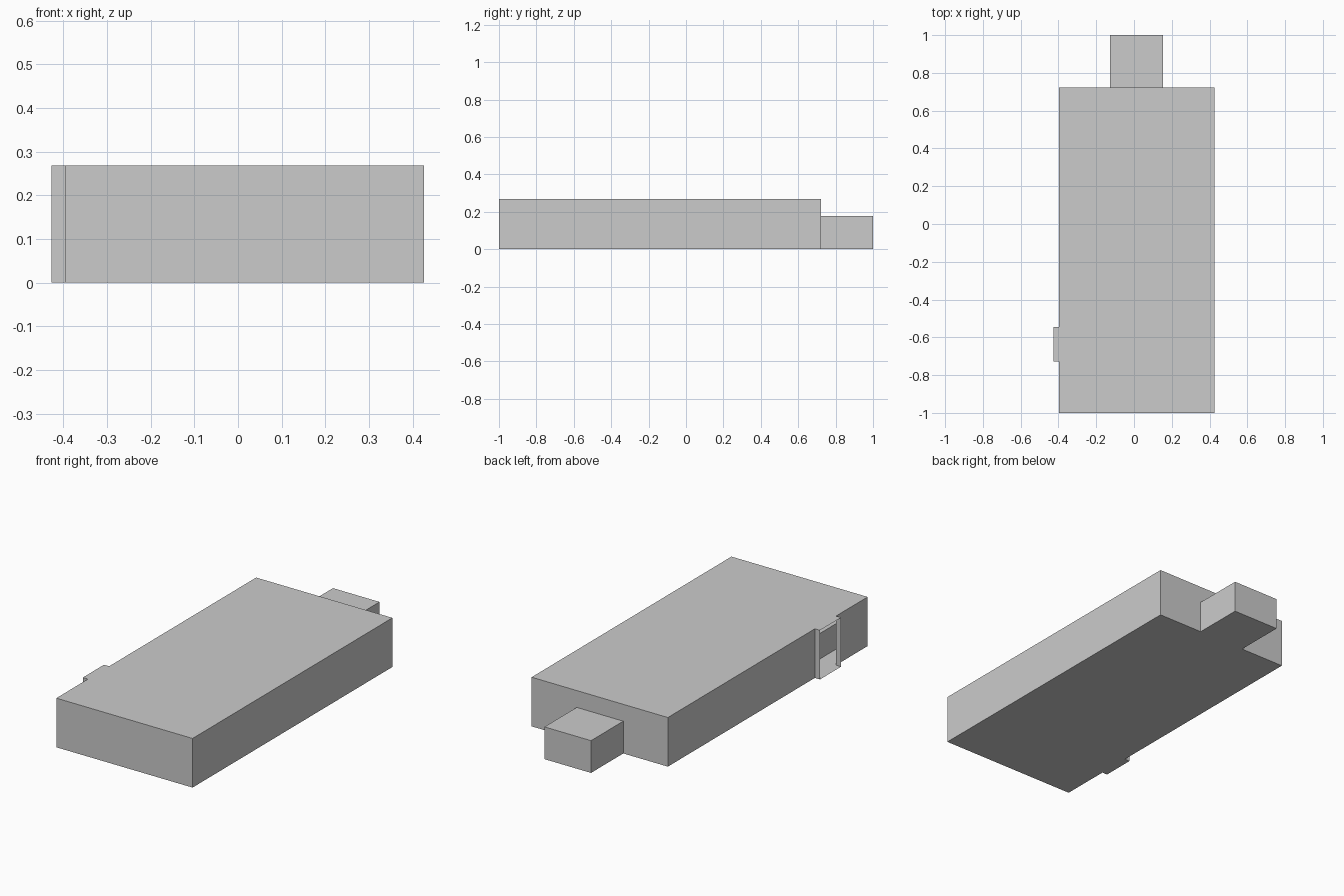
import bpy, bmesh

if "Cube" in bpy.data.objects:
    bpy.data.objects.remove(bpy.data.objects["Cube"])


def prism(name, outline, z0, z1, open_sides=()):
    """Extrude a counter-clockwise footprint, leaving chosen sides open."""
    bm = bmesh.new()
    low = [bm.verts.new((x, y, z0)) for x, y in outline]
    high = [bm.verts.new((x, y, z1)) for x, y in outline]
    n = len(outline)
    bm.faces.new(low[::-1])
    bm.faces.new(high)
    for i in range(n):
        if i not in open_sides:
            j = (i + 1) % n
            bm.faces.new((low[i], low[j], high[j], high[i]))
    mesh = bpy.data.meshes.new(name)
    bm.to_mesh(mesh)
    bm.free()
    obj = bpy.data.objects.new(name, mesh)
    bpy.context.collection.objects.link(obj)
    return obj


def rect(x0, x1, y0, y1):
    return [(x0, y0), (x1, y0), (x1, y1), (x0, y1)]


HEIGHT = 0.268
LEFT, RIGHT, BACK = -0.396, 0.426, 0.722

# Hollow main hall, with a shallow side porch whose outer face is open
hall = [(LEFT, -1), (RIGHT, -1), (RIGHT, BACK), (LEFT, BACK),
        (LEFT, -0.545), (-0.427, -0.545), (-0.427, -0.727), (LEFT, -0.727)]
prism("main_hall", hall, 0, HEIGHT, open_sides=(5,))

# Lower annex on the back wall
prism("back_annex", rect(-0.127, 0.154, BACK, 1), 0, 0.176)

# Low block seen inside through the porch opening
prism("inner_block", rect(-0.29, 0.0, -0.98, -0.5), 0.0005, 0.14)
